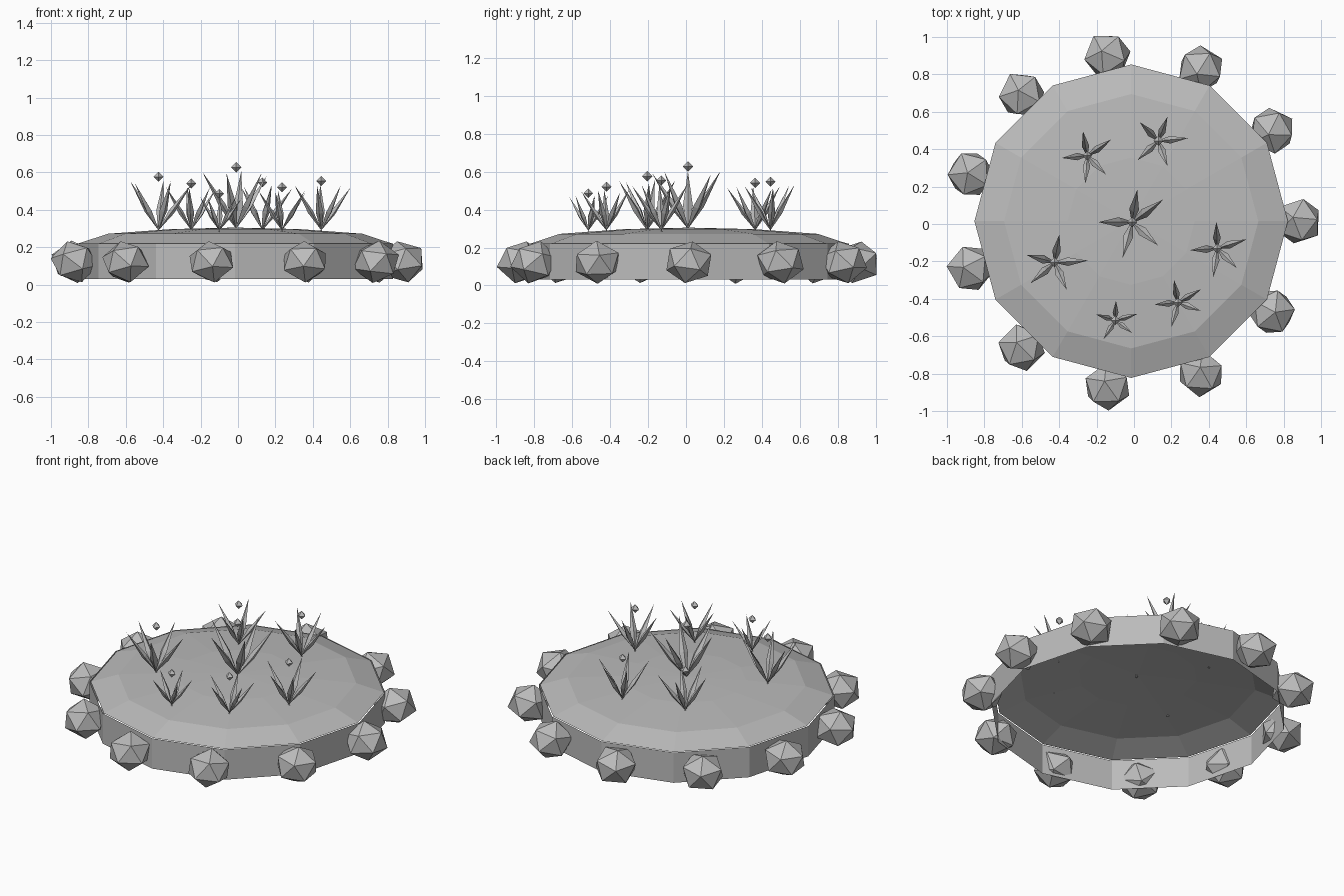
import bpy, bmesh, math, random
from mathutils import Matrix, Vector, Euler

if "Cube" in bpy.data.objects:
    bpy.data.objects.remove(bpy.data.objects["Cube"])

random.seed(4)
CENTRE = Vector((-0.015, 0.015, 0))
SIDES = 12

grey = bpy.data.materials.new("stone_grey")
grey.use_nodes = True
COLOUR = (0.5, 0.5, 0.5, 1)
grey.diffuse_color = COLOUR
grey.node_tree.nodes["Principled BSDF"].inputs["Base Color"].default_value = COLOUR


def add_object(name, bm):
    mesh = bpy.data.meshes.new(name)
    bm.to_mesh(mesh)
    bm.free()
    mesh.materials.append(grey)
    obj = bpy.data.objects.new(name, mesh)
    bpy.context.collection.objects.link(obj)
    return obj


def lathe(name, profile):
    """Open surface of revolution from (radius, height) points."""
    bm = bmesh.new()
    rings = []
    for r, z in profile:
        if r == 0:
            rings.append([bm.verts.new(CENTRE + Vector((0, 0, z)))] * SIDES)
        else:
            rings.append([bm.verts.new(CENTRE + Vector((r * math.cos(a), r * math.sin(a), z)))
                          for a in (math.tau * i / SIDES for i in range(SIDES))])
    for low, high in zip(rings, rings[1:]):
        for i in range(SIDES):
            j = (i + 1) % SIDES
            corners = [low[i], low[j], high[j], high[i]]
            bm.faces.new(list(dict.fromkeys(corners)))
    return add_object(name, bm)


def diamond(bm, half_width, half_depth, low, high, matrix):
    """Four-sided double pyramid with its waist at the origin."""
    waist = [bm.verts.new(matrix @ Vector(p)) for p in
             ((half_width, 0, 0), (0, half_depth, 0), (-half_width, 0, 0), (0, -half_depth, 0))]
    bottom = bm.verts.new(matrix @ Vector((0, 0, -low)))
    top = bm.verts.new(matrix @ Vector((0, 0, high)))
    for i in range(4):
        a, b = waist[i], waist[(i + 1) % 4]
        bm.faces.new((a, b, top))
        bm.faces.new((b, a, bottom))


# Planter bed: open wall and shallow domed soil
lathe("bed_wall", [(0.845, 0.03), (0.845, 0.22)])
lathe("soil_dome", [(0.838, 0.22), (0.68, 0.272), (0.34, 0.297), (0, 0.305)])

# Ring of border rocks
ROCKS = 11
for i in range(ROCKS):
    angle = math.tau * i / ROCKS
    spot = CENTRE + Vector((0.895 * math.cos(angle), 0.895 * math.sin(angle), 0.122))
    turn = Euler((random.uniform(-0.3, 0.3), random.uniform(-0.3, 0.3), angle * 2)).to_matrix().to_4x4()
    bm = bmesh.new()
    bmesh.ops.create_icosphere(bm, subdivisions=1, radius=0.13,
                               matrix=Matrix.Translation(spot) @ Matrix.Diagonal((1, 1, 0.88, 1)) @ turn)
    add_object(f"border_rock_{i + 1}", bm)

# Plants: x, y, size, and the compass angles of the five blades
PLANTS = [
    (-0.01, 0.01, 1.0, (81, 36, -42, -105, 180)),
    (-0.25, 0.365, 0.76, (100, 34, -45, -94, 185)),
    (0.13, 0.445, 0.78, (69, 5, -70, -137, 135)),
    (0.445, -0.13, 0.8, (92, 17, -45, -98, 184)),
    (0.235, -0.42, 0.7, (100, 30, -20, -105, 185)),
    (-0.10, -0.515, 0.6, (88, 16, -37, -122, 163)),
    (-0.425, -0.205, 0.87, (80, 3, -66, -139, 165)),
]
for n, (x, y, size, angles) in enumerate(PLANTS, 1):
    base = Vector((x, y, 0.302 - 0.04 * (x * x + y * y)))
    bm = bmesh.new()
    for k, degrees in enumerate(angles):
        tilt = math.radians((30, 36, 32, 34, 31)[k])
        matrix = (Matrix.Translation(base) @ Matrix.Rotation(math.radians(degrees), 4, 'Z')
                  @ Matrix.Rotation(tilt, 4, 'Y') @ Matrix.Scale(size, 4)
                  @ Matrix.Translation((0, 0, 0.14)))
        diamond(bm, 0.018, 0.026, 0.16, 0.21, matrix)
    add_object(f"plant_{n}_blades", bm)
    bm = bmesh.new()
    r = 0.022 + 0.006 * size
    diamond(bm, r, r, r, r, Matrix.Translation(base + Vector((0, 0, 0.325 * size))))
    add_object(f"plant_{n}_bud", bm)
